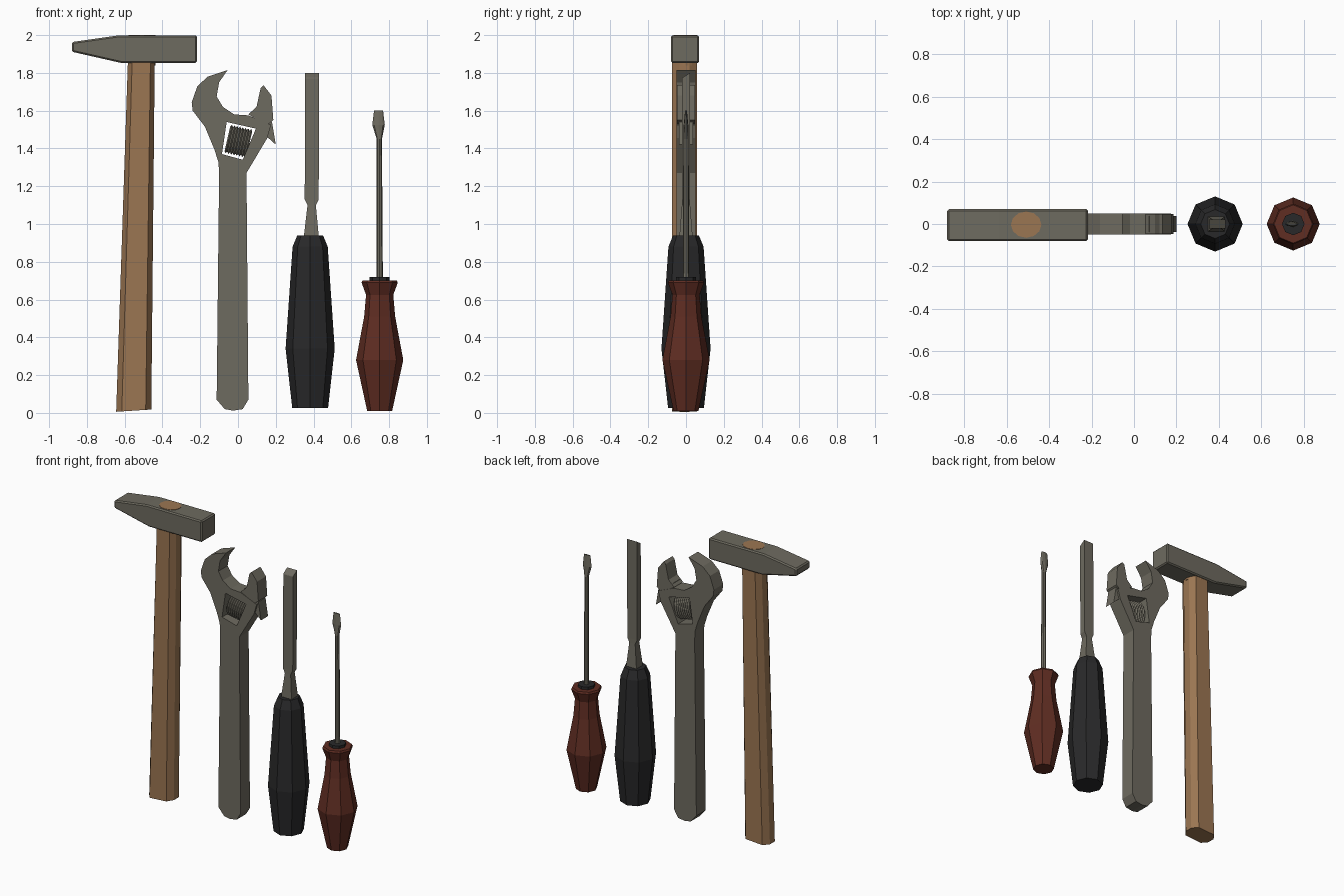
import bpy, bmesh, math
from mathutils import Vector, Matrix

if "Cube" in bpy.data.objects:
    bpy.data.objects.remove(bpy.data.objects["Cube"])


def material(name, rgb):
    m = bpy.data.materials.new(name)
    m.diffuse_color = (*rgb, 1)
    m.use_nodes = True
    m.node_tree.nodes["Principled BSDF"].inputs["Base Color"].default_value = m.diffuse_color
    return m


STEEL = material("steel", (0.155, 0.145, 0.115))
WOOD = material("wood", (0.33, 0.18, 0.085))
BLACK = material("black_grip", (0.022, 0.022, 0.023))
RED = material("red_grip", (0.115, 0.026, 0.016))


def add(name, mesh, mat):
    ob = bpy.data.objects.new(name, mesh)
    mesh.materials.append(mat)
    bpy.context.collection.objects.link(ob)
    return ob


def loft(name, rings, mat):
    """Skin a list of equal-length point rings and cap both ends."""
    bm = bmesh.new()
    vs = [[bm.verts.new(p) for p in r] for r in rings]
    n = len(vs[0])
    for a, b in zip(vs, vs[1:]):
        for i in range(n):
            bm.faces.new((a[i], a[(i + 1) % n], b[(i + 1) % n], b[i]))
    bm.faces.new(vs[0])
    bm.faces.new(vs[-1])
    bmesh.ops.recalc_face_normals(bm, faces=bm.faces)
    mesh = bpy.data.meshes.new(name)
    bm.to_mesh(mesh)
    bm.free()
    return add(name, mesh, mat)


def oval(cx, z, rx, ry, n=8):
    return [(cx + rx * math.cos(2 * math.pi * i / n), ry * math.sin(2 * math.pi * i / n), z) for i in range(n)]


def rect(cx, z, hx, y0, y1, dz=0.0):
    """Rectangle section; dz lifts the back edge."""
    return [(cx - hx, y0, z), (cx + hx, y0, z), (cx + hx, y1, z + dz), (cx - hx, y1, z + dz)]


def plate(name, loops, half, mat):
    """Extrude front-view outlines (later loops are holes) along y."""
    cu = bpy.data.curves.new(name, 'CURVE')
    cu.dimensions = '2D'
    cu.fill_mode = 'BOTH'
    cu.extrude = half
    for pts in loops:
        sp = cu.splines.new('POLY')
        sp.points.add(len(pts) - 1)
        for p, (x, z) in zip(sp.points, pts):
            p.co = (x, z, 0, 1)
        sp.use_cyclic_u = True
    tmp = bpy.data.objects.new("outline_helper", cu)
    bpy.context.collection.objects.link(tmp)
    dg = bpy.context.evaluated_depsgraph_get()
    mesh = bpy.data.meshes.new_from_object(tmp.evaluated_get(dg))
    bpy.data.objects.remove(tmp)
    mesh.materials.clear()
    mesh.transform(Matrix.Rotation(math.pi / 2, 4, 'X'))
    bm = bmesh.new()
    bm.from_mesh(mesh)
    bmesh.ops.remove_doubles(bm, verts=bm.verts, dist=1e-4)
    bmesh.ops.recalc_face_normals(bm, faces=bm.faces)
    for f in bm.faces:
        f.smooth = False
    bm.to_mesh(mesh)
    bm.free()
    return add(name, mesh, mat)


# Hammer head with wedge end
head = [(-.88, 1.912), (-.62, 1.853), (-.217, 1.853), (-.217, 1.998), (-.635, 1.998), (-.88, 1.963)]
rings = [[(x, y, z) for x, z in head] for y in (-.08, .07)]
hammer = loft("hammer_head", rings, STEEL)
bev = hammer.modifiers.new("edge", 'BEVEL')
bev.width = 0.008
bev.segments = 1

# Hammer handle, chamfered section tapering and leaning towards the head
SEC = [(1, -.4), (1, .4), (.68, 1), (-.68, 1), (-1, .4), (-1, -.4), (-.68, -1), (.68, -1)]


def grip(cx, z, rx, ry, tilt=0.0):
    return [(cx + u * rx, -.008 + v * ry, z + u * tilt) for u, v in SEC]


loft("hammer_handle", [grip(-.552, .012, .093, .066, .006), grip(-.512, 1.86, .071, .066)], WOOD)
loft("hammer_handle_end", [[(x, y - .003, z) for x, y, z in oval(-.508, z, .072, .062, 12)]
                           for z in (1.84, 2.0)], WOOD)

# Adjustable wrench body with window for the screw
body = [(-.113, .07), (-.07, .02), (-.025, .012), (.025, .02), (.055, .07), (.045, 1.27),
        (.155, 1.455), (.175, 1.525), (.055, 1.575), (-.02, 1.58), (-.08, 1.62),
        (-.113, 1.675), (-.10, 1.75), (-.055, 1.815), (-.16, 1.78), (-.215, 1.73),
        (-.245, 1.645), (-.24, 1.6), (-.175, 1.515), (-.125, 1.395), (-.103, 1.325), (-.10, 1.26)]
window = [(-.06, 1.54), (.095, 1.505), (.025, 1.34), (-.085, 1.37)]
plate("wrench_body", [body, window], .05, STEEL)

# Moving jaw and its slide
jaw = [(.135, 1.735), (.177, 1.68), (.187, 1.55), (.155, 1.525), (.055, 1.58), (.098, 1.62), (.12, 1.72)]
plate("wrench_jaw", [jaw], .048, STEEL)
slide = [(.07, 1.60), (.18, 1.54), (.2, 1.42), (.15, 1.465)]
plate("wrench_jaw_slide", [slide], .038, STEEL)

# Ribbed adjusting screw
axis, up, mid = Vector((.97, 0, -.22)), Vector((.22, 0, .97)), Vector((.002, 0, 1.438))
rings = []
for k in range(17):
    s = 1.0 if k % 2 else .86
    c = mid + axis * (-.06 + .12 * k / 16)
    rings.append([c + up * .078 * s * math.cos(a) + Vector((0, .046 * s * math.sin(a), 0))
                  for a in (2 * math.pi * i / 12 for i in range(12))])
loft("wrench_screw", rings, STEEL)

# Chisel
loft("chisel_handle", [oval(.382, z, r, r) for z, r in
     ((.027, .095), (.34, .13), (.72, .104), (.88, .093), (.94, .068))], BLACK)
loft("chisel_blade", [rect(.388, .92, .041, -.036, .036), rect(.390, 1.1, .022, -.022, .022),
                      rect(.390, 1.13, .037, -.021, .021), rect(.393, 1.77, .037, -.021, .021),
                      rect(.393, 1.775, .037, -.018, .021, .025)], STEEL)

# Screwdriver
loft("screwdriver_handle", [oval(.75, z, r, r) for z, r in
     ((.01, .066), (.28, .125), (.51, .082), (.625, .072), (.69, .096), (.702, .09))], RED)
loft("screwdriver_collar", [oval(.75, z, .053, .053) for z in (.69, .72)], BLACK)
loft("screwdriver_shaft", [oval(.75, .7, .017, .017), oval(.748, 1.45, .014, .014),
                           oval(.744, 1.525, .033, .012), oval(.744, 1.6, .024, .005)], STEEL)
